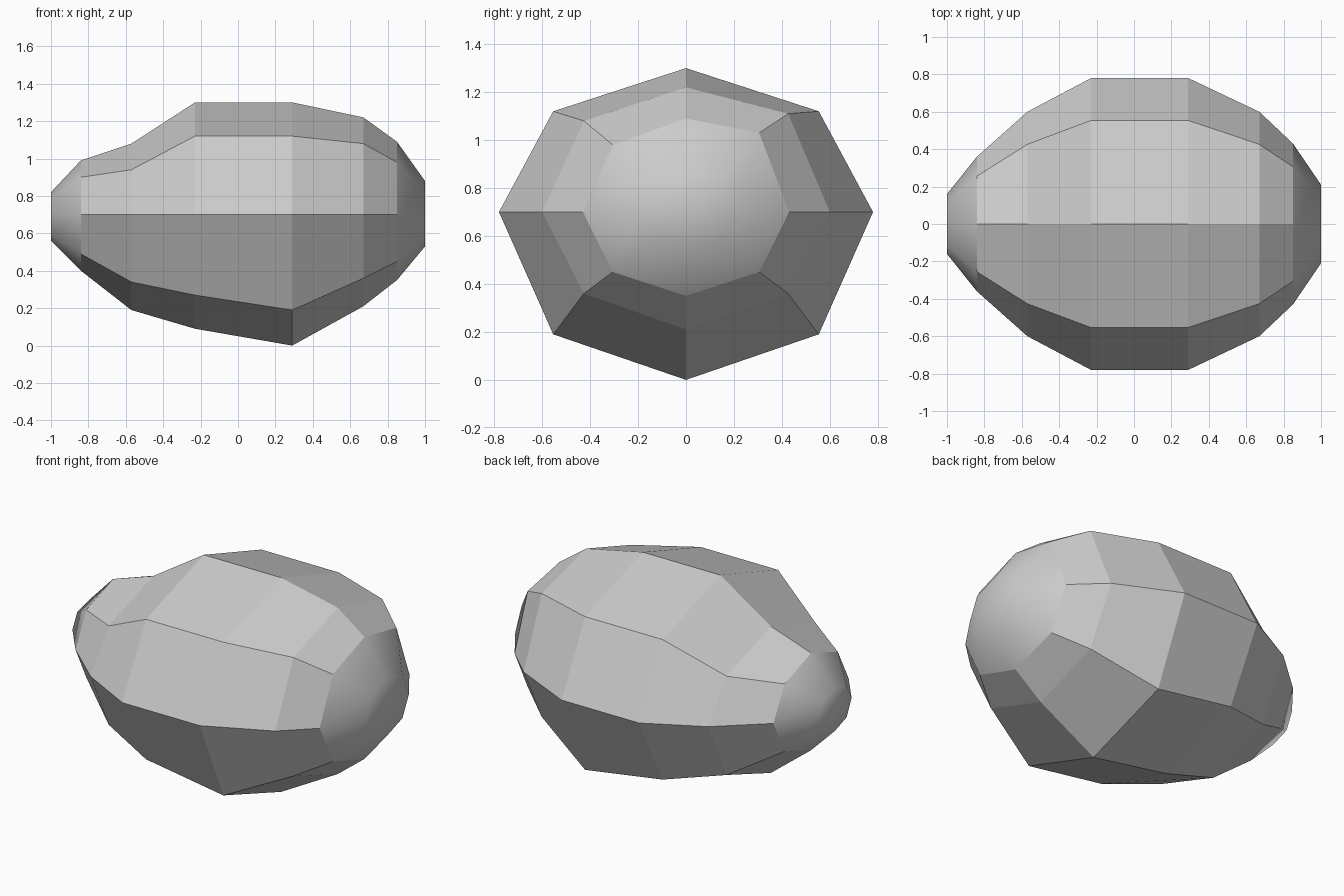
import bpy
import bmesh

default_cube = bpy.data.objects.get("Cube")
if default_cube:
    bpy.data.objects.remove(default_cube, do_unlink=True)

# One plain stone colour
stone = bpy.data.materials.new("stone_grey")
stone.use_nodes = True
stone_colour = (0.6, 0.6, 0.6, 1)
stone.diffuse_color = stone_colour
stone.node_tree.nodes["Principled BSDF"].inputs["Base Color"].default_value = stone_colour

MIDDLE = 0.7      # height of the widest line
DIAGONAL = 0.71   # share of the half width at the shoulder points

# Cross-sections along x:
# x, half width, top, shoulder height, belly height, bottom, back shoulder lift
SECTIONS = [
    (-1.0, 0.16, 0.82, 0.79, 0.6, 0.56, 0),
    (-0.84, 0.36, 0.99, 0.9, 0.49, 0.4, 0),
    (-0.57, 0.6, 1.08, 0.94, 0.34, 0.19, 0),
    (-0.23, 0.78, 1.3, 1.12, 0.27, 0.09, 0),
    (0.29, 0.78, 1.3, 1.12, 0.19, 0, 0),
    (0.67, 0.6, 1.22, 1.08, 0.36, 0.21, 0.03),
    (0.85, 0.43, 1.09, 0.98, 0.45, 0.35, 0.05),
    (1.0, 0.21, 0.88, 0.83, 0.58, 0.53, 0.01),
]


def add_ring(bm, section):
    """Add one eight-sided cross-section, starting at the top."""
    x, width, top, shoulder, belly, bottom, lift = section
    slant = width * DIAGONAL
    outline = [
        (0, top), (slant, shoulder + lift), (width, MIDDLE), (slant, belly),
        (0, bottom), (-slant, belly), (-width, MIDDLE), (-slant, shoulder),
    ]
    return [bm.verts.new((x, y, z)) for y, z in outline]


# Faceted boulder body, lofted through the sections
bm = bmesh.new()
rings = [add_ring(bm, section) for section in SECTIONS]
last_band = len(rings) - 2
for band, (ring, following) in enumerate(zip(rings, rings[1:])):
    for side in range(len(ring)):
        nxt = (side + 1) % len(ring)
        face = bm.faces.new((ring[side], ring[nxt], following[nxt], following[side]))
        # Only the two tapered ends are smooth
        face.smooth = band in (0, last_band)

# End caps
for ring in (rings[0], rings[-1]):
    bm.faces.new(ring).smooth = True
bmesh.ops.recalc_face_normals(bm, faces=bm.faces)

mesh = bpy.data.meshes.new("boulder")
bm.to_mesh(mesh)
bm.free()
mesh.materials.append(stone)
boulder = bpy.data.objects.new("boulder", mesh)
bpy.context.collection.objects.link(boulder)
